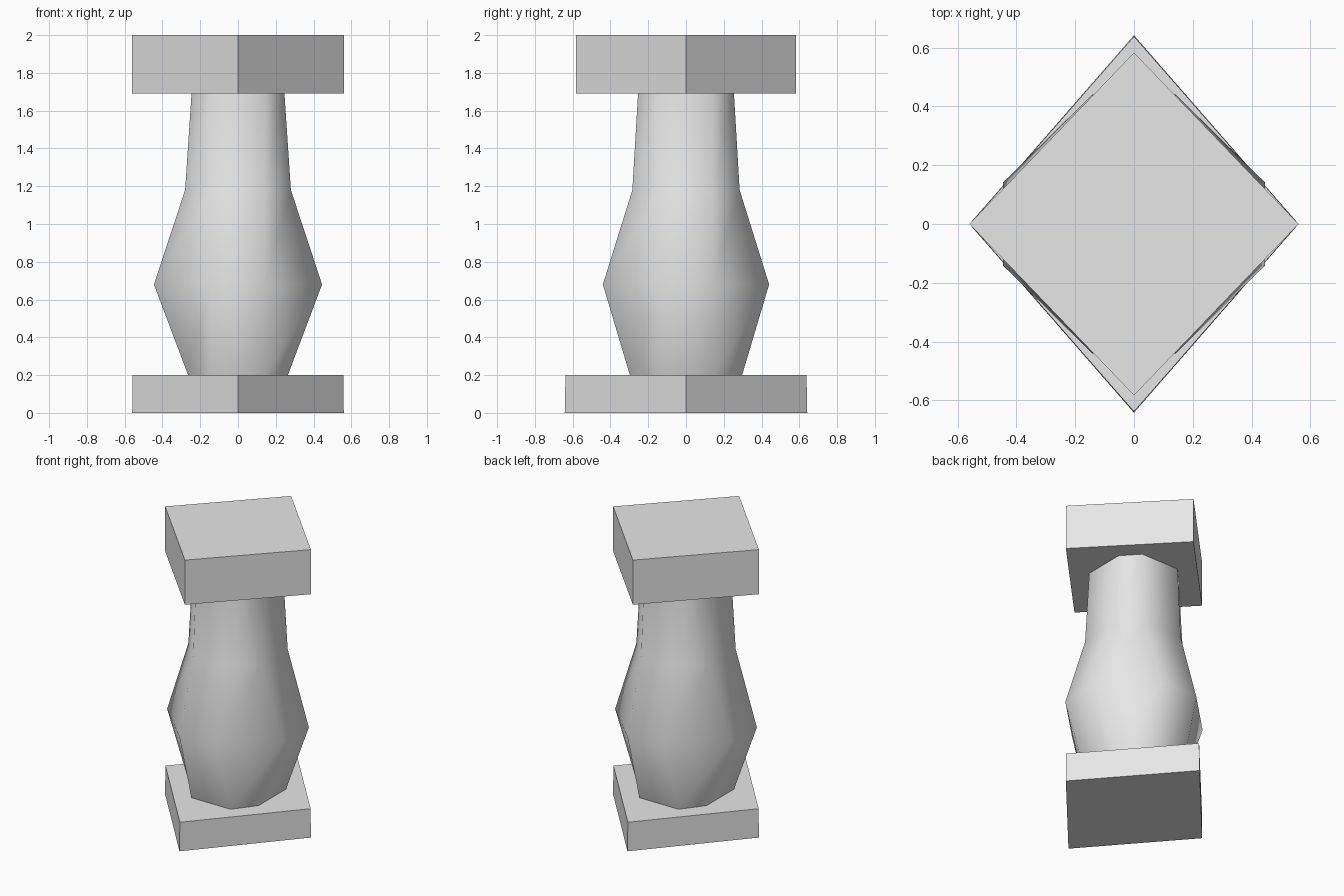
import bpy

if "Cube" in bpy.data.objects:
    bpy.data.objects.remove(bpy.data.objects["Cube"])

grey = bpy.data.materials.new("pale_grey_stone")
grey.diffuse_color = (0.8, 0.8, 0.8, 1)
grey.use_nodes = True
grey.node_tree.nodes["Principled BSDF"].inputs["Base Color"].default_value = grey.diffuse_color


def loft(name, rings, caps=True, smooth=False):
    """Skin a stack of equal-sized horizontal rings."""
    n = len(rings[0])
    verts = [p for r in rings for p in r]
    faces = [(k * n + i, k * n + (i + 1) % n, (k + 1) * n + (i + 1) % n, (k + 1) * n + i)
             for k in range(len(rings) - 1) for i in range(n)]
    if caps:
        faces.append(tuple(reversed(range(n))))
        faces.append(tuple(range(len(verts) - n, len(verts))))
    me = bpy.data.meshes.new(name)
    me.from_pydata(verts, [], faces)
    me.materials.append(grey)
    for p in me.polygons:
        p.use_smooth = smooth
    me.update()
    ob = bpy.data.objects.new(name, me)
    bpy.context.collection.objects.link(ob)
    return ob


def diamond(x, y, z):
    return [(x, 0, z), (0, y, z), (-x, 0, z), (0, -y, z)]


def octagon(x, y, z, s=0.145):
    # short axis-facing sides of half width s, joined by diagonals
    return [(x, -s, z), (x, s, z), (s, y, z), (-s, y, z),
            (-x, s, z), (-x, -s, z), (-s, -y, z), (s, -y, z)]


# Base and top slabs
loft("base_slab", [diamond(0.56, 0.642, 0), diamond(0.558, 0.638, 0.2)])
loft("top_slab", [diamond(0.56, 0.583, 1.69), diamond(0.56, 0.583, 2.0)])

# Swelling eight-sided baluster body
loft("baluster_body", [octagon(0.264, 0.297, 0.2, 0.15), octagon(0.445, 0.44, 0.68, 0.142),
                       octagon(0.28, 0.284, 1.18), octagon(0.246, 0.254, 1.69)],
     caps=False, smooth=True)
